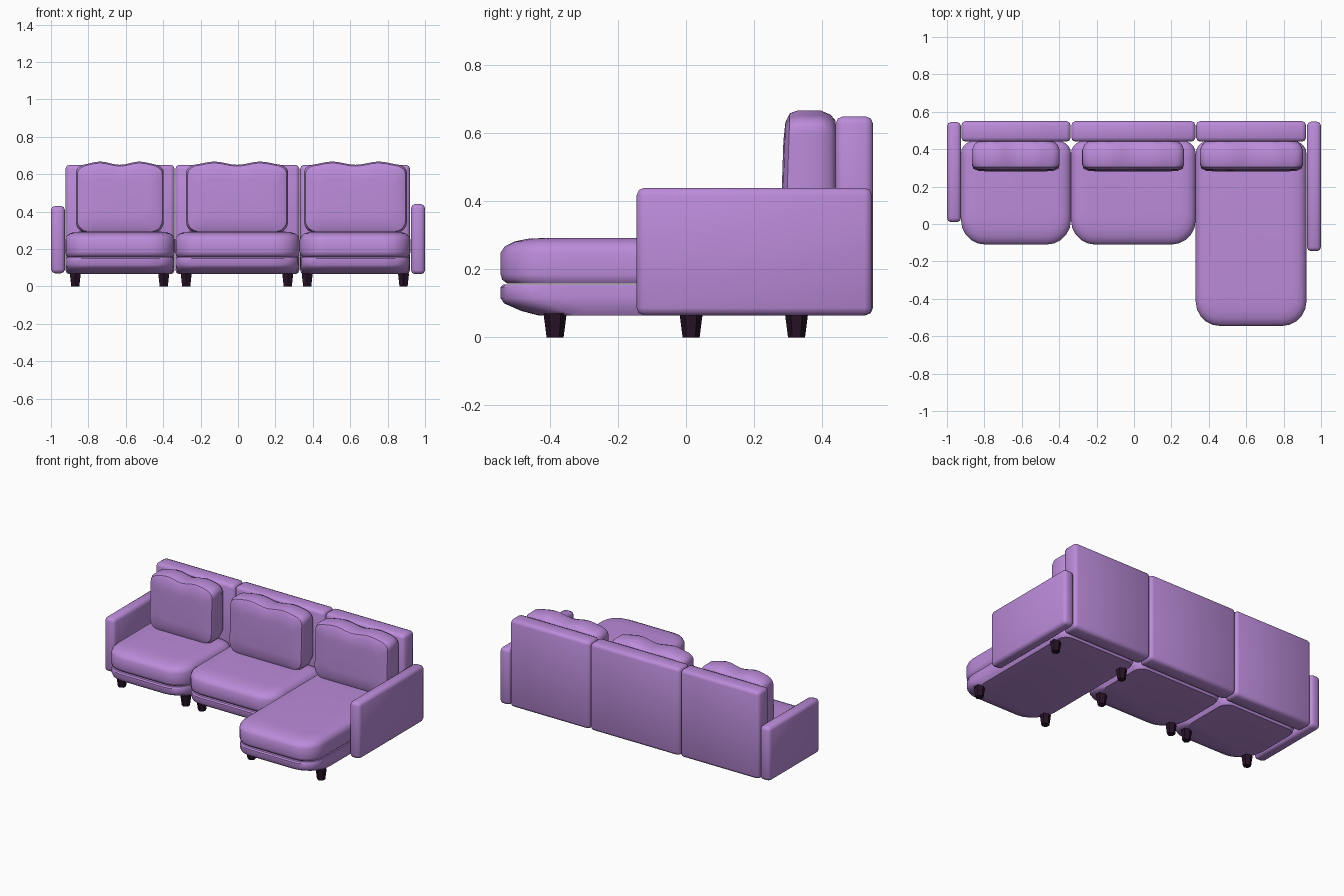
import bpy, bmesh, math
from mathutils import Matrix, Vector

if "Cube" in bpy.data.objects:
    bpy.data.objects.remove(bpy.data.objects["Cube"])


def material(name, rgb):
    m = bpy.data.materials.new(name)
    m.use_nodes = True
    m.diffuse_color = (*rgb, 1)
    m.node_tree.nodes["Principled BSDF"].inputs["Base Color"].default_value = (*rgb, 1)
    return m


FABRIC = material("lilac fabric", (0.50, 0.26, 0.70))
WOOD = material("dark plum wood", (0.02, 0.006, 0.02))


def finish(name, bm, mat, angle=40):
    bmesh.ops.recalc_face_normals(bm, faces=bm.faces)
    mesh = bpy.data.meshes.new(name)
    bm.to_mesh(mesh)
    bm.free()
    mesh.materials.append(mat)
    ob = bpy.data.objects.new(name, mesh)
    bpy.context.collection.objects.link(ob)
    bpy.ops.object.select_all(action="DESELECT")
    ob.select_set(True)
    bpy.context.view_layer.objects.active = ob
    bpy.ops.object.shade_smooth_by_angle(angle=math.radians(angle))
    return ob


def rounded_rect(x0, x1, y0, y1, r_low, r_high, edge=12, arc=5):
    """Outline with its own corner radius at the low and the high end."""
    corners = [(x0, y0, 180, r_low), (x1, y0, 270, r_low),
               (x1, y1, 0, r_high), (x0, y1, 90, r_high)]
    arcs = []
    for x, y, start, r in corners:
        centre = Vector((x + r if x == x0 else x - r, y + r if y == y0 else y - r))
        angles = [math.radians(start + 90 * i / arc) for i in range(arc + 1)]
        arcs.append([centre + r * Vector((math.cos(a), math.sin(a))) for a in angles])
    pts = []
    for i, a in enumerate(arcs):
        nxt = arcs[(i + 1) % 4][0]
        pts += a + [a[-1].lerp(nxt, k / edge) for k in range(1, edge)]
    return pts


def loft(name, rings):
    """Skin closed rings of 3D points and cap both ends."""
    bm = bmesh.new()
    loops = [[bm.verts.new(p) for p in ring] for ring in rings]
    n = len(loops[0])
    for a, b in zip(loops, loops[1:]):
        for i in range(n):
            bm.faces.new((a[i], a[(i + 1) % n], b[(i + 1) % n], b[i]))
    bm.faces.new(loops[0])
    bm.faces.new(loops[-1])
    return finish(name, bm, FABRIC)


def slab(name, x0, x1, front, profile, side):
    """Horizontal pad with a rounded front; profile holds height and front inset."""
    rings = []
    for z, inset in profile:
        s = inset * side
        outline = rounded_rect(x0 + s, x1 - s, front + inset, 0.445 - s,
                               0.13 - s, 0.07 - s * 0.5)
        rings.append([(p.x, p.y, z) for p in outline])
    loft(name, rings)


def pillow(name, x0, x1):
    """Upright pillow with a dipped top edge and a slight backward lean."""
    rings = []
    mid, half = (x0 + x1) / 2, (x1 - x0) / 2
    for y, inset in ((0.277, 0.09), (0.281, 0.035), (0.293, 0.008), (0.315, 0),
                     (0.385, 0), (0.425, 0.012), (0.44, 0.03)):
        ring = []
        for p in rounded_rect(x0 + inset, x1 - inset, 0.285 + inset, 0.667 - inset,
                              0.06, 0.05, edge=20):
            t = max(0, (p.y - 0.29) / 0.37)
            dip = 0.016 * math.cos(math.pi * (p.x - mid) / (half * 0.9)) ** 2
            lean = 0.012 * t if y < 0.4 else 0
            ring.append((p.x, y + lean, p.y - dip * t ** 3))
        rings.append(ring)
    loft(name, rings)


def panel(name, low, high, width=0.022):
    """Upright padded box with softened edges."""
    low, high = Vector(low), Vector(high)
    bm = bmesh.new()
    bmesh.ops.create_cube(bm, size=1)
    bmesh.ops.scale(bm, vec=high - low, verts=bm.verts)
    bmesh.ops.translate(bm, vec=(low + high) / 2, verts=bm.verts)
    bmesh.ops.bevel(bm, geom=bm.edges[:], offset=width, segments=2, profile=0.5,
                    affect="EDGES")
    finish(name, bm, FABRIC, 50)


def leg(name, x, y):
    bm = bmesh.new()
    bmesh.ops.create_cone(bm, cap_ends=True, segments=6, radius1=0.025, radius2=0.034,
                          depth=0.07,
                          matrix=Matrix.Translation((x, y, 0.035)))
    bmesh.ops.rotate(bm, cent=(x, y, 0), matrix=Matrix.Rotation(math.pi, 3, "Z"),
                     verts=bm.verts)
    finish(name, bm, WOOD, 30)


BASE = ((0.065, 0.11), (0.078, 0.06), (0.1, 0.01), (0.115, 0), (0.148, 0), (0.156, 0.008))
SEAT = ((0.158, 0.02), (0.17, 0.004), (0.185, 0), (0.25, 0), (0.268, 0.012),
        (0.282, 0.04), (0.29, 0.08), (0.293, 0.14))

# Three seat sections: extents, front edge, pillow span, leg positions
sections = (
    ("right", -0.925, -0.337, -0.11, (-0.867, -0.397), (-0.87, -0.397), (0.015,)),
    ("middle", -0.337, 0.33, -0.11, (-0.277, 0.268), (-0.277, 0.266), (0.015,)),
    ("chaise", 0.33, 0.922, -0.545, (0.353, 0.903), (0.37, 0.885), (-0.385, 0.325)),
)
for label, x0, x1, front, span, leg_xs, leg_ys in sections:
    slab(label + "_base", x0 + 0.004, x1 - 0.004, front, BASE, 0.15)
    slab(label + "_seat_cushion", x0, x1, front, SEAT, 0.6)
    panel(label + "_backrest", (x0 + 0.002, 0.44, 0.065), (x1 - 0.002, 0.55, 0.65))
    pillow(label + "_back_pillow", *span)
    for i, x in enumerate(leg_xs):
        for j, y in enumerate(leg_ys):
            leg(f"{label}_leg_{i}_{j}", x, y)

# Arms at both ends
panel("right_arm", (-1, 0.01, 0.07), (-0.925, 0.545, 0.43))
panel("left_arm", (0.925, -0.145, 0.065), (1, 0.547, 0.44))
